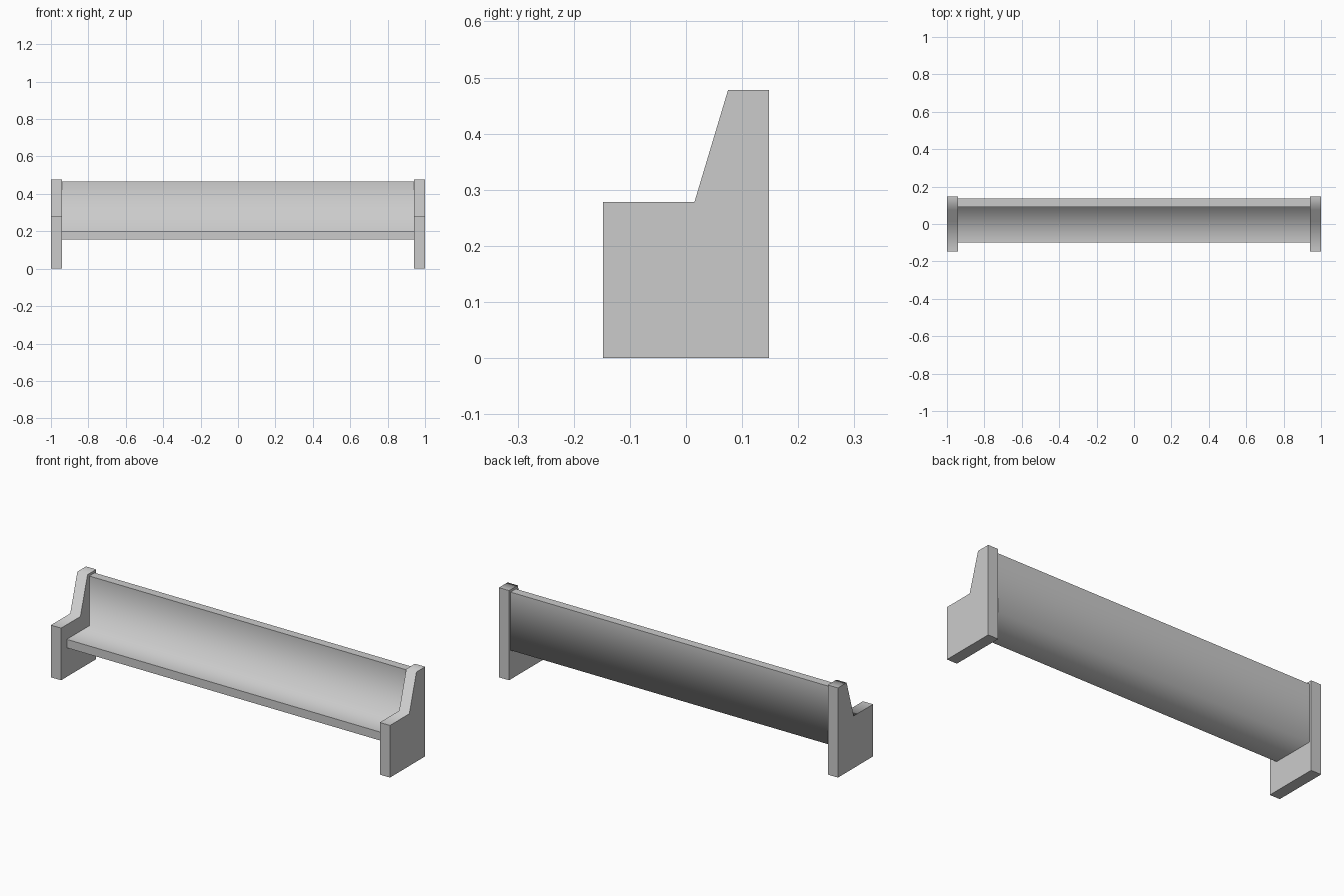
import bpy
import bmesh

cube = bpy.data.objects.get("Cube")
if cube:
    bpy.data.objects.remove(cube, do_unlink=True)

grey = bpy.data.materials.new("light grey")
grey.use_nodes = True
colour = (0.6, 0.6, 0.6, 1)
grey.diffuse_color = colour
grey.node_tree.nodes["Principled BSDF"].inputs["Base Color"].default_value = colour


def extrude_profile(name, profile, x0, x1, soft_corners):
    """Extrude a (y, z) profile along x; only the soft corners shade smoothly."""
    bm = bmesh.new()
    near = [bm.verts.new((x0, y, z)) for y, z in profile]
    far = [bm.verts.new((x1, y, z)) for y, z in profile]
    bm.faces.new(near)
    bm.faces.new(far[::-1])
    count = len(profile)
    for i in range(count):
        j = (i + 1) % count
        bm.faces.new((near[j], near[i], far[i], far[j]))
    bmesh.ops.recalc_face_normals(bm, faces=bm.faces)
    for face in bm.faces:
        face.smooth = True
    for edge in bm.edges:
        edge.smooth = False
    for i in soft_corners:
        bm.edges.get((near[i], far[i])).smooth = True
    mesh = bpy.data.meshes.new(name)
    bm.to_mesh(mesh)
    bm.free()
    mesh.materials.append(grey)
    obj = bpy.data.objects.new(name, mesh)
    bpy.context.collection.objects.link(obj)
    return obj


# End panels: armrest, sloped front and narrow top
panel = [(-0.148, 0), (0.148, 0), (0.148, 0.478),
         (0.075, 0.478), (0.015, 0.278), (-0.148, 0.278)]
extrude_profile("right_end_panel", panel, -1, -0.94, (3, 4))
extrude_profile("left_end_panel", panel, 0.94, 1, (3, 4))

# Seat and backrest in one L-shaped board
seat = [(-0.1, 0.155), (0.135, 0.155), (0.135, 0.465),
        (0.09, 0.465), (0.09, 0.2), (-0.1, 0.2)]
extrude_profile("seat_and_back", seat, -0.94, 0.94, (1, 4))
